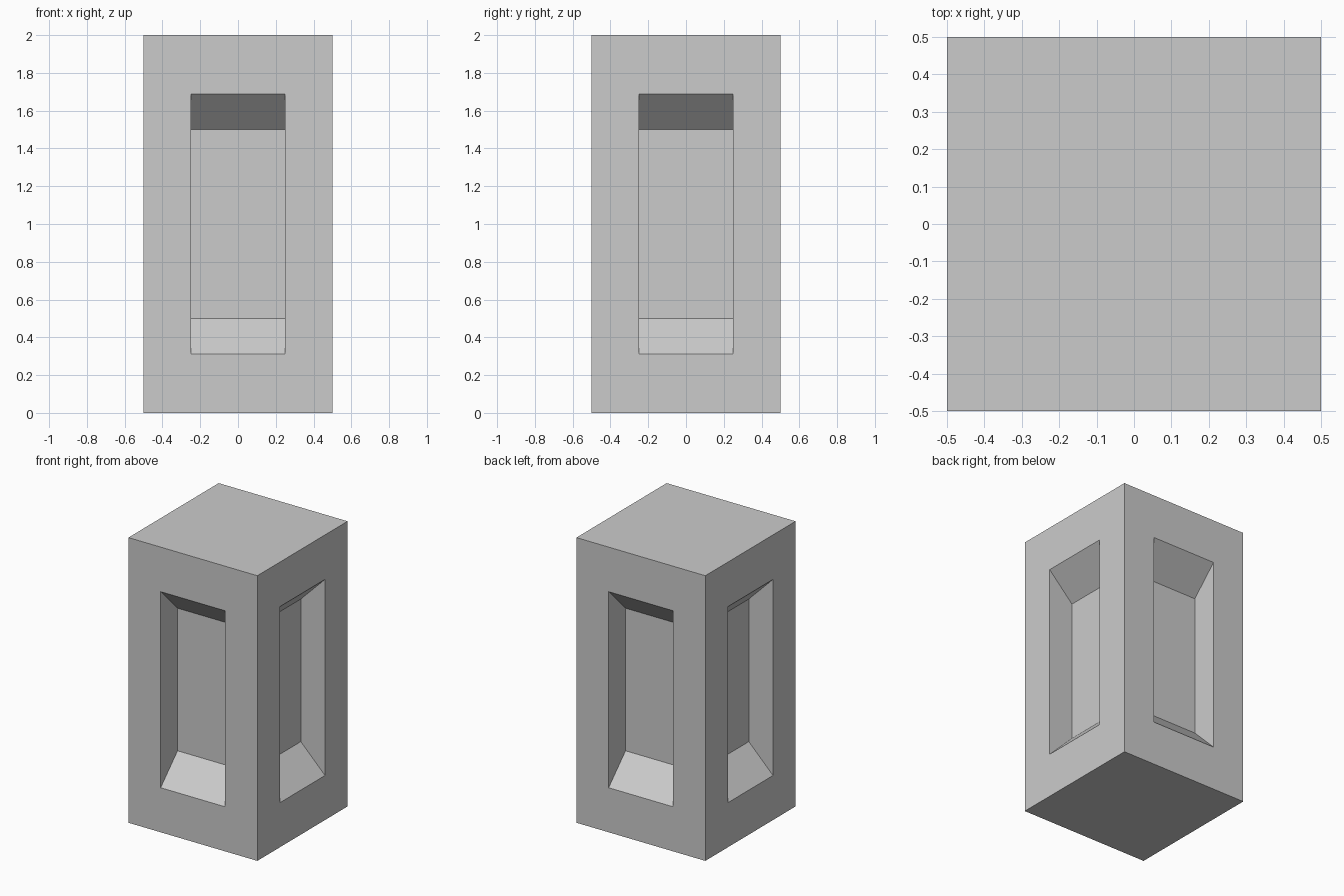
import bpy
import bmesh

cube = bpy.data.objects.get("Cube")
if cube:
    bpy.data.objects.remove(cube, do_unlink=True)

WIDTH, HEIGHT = 1.0, 2.0
DEPTH = 0.1875          # how far each niche is sunk
OPENING_HALF = 0.6875   # half height of the niche mouth
BACK_HALF = 0.5         # half height of the niche back wall

# Single grey material
grey = bpy.data.materials.new("Light grey")
grey.use_nodes = True
colour = (0.6, 0.6, 0.6, 1)
grey.diffuse_color = colour
grey.node_tree.nodes["Principled BSDF"].inputs["Base Color"].default_value = colour


def set_half_height(face, half):
    """Stretch a face vertically about the middle of the pillar."""
    mid = HEIGHT / 2
    for v in face.verts:
        v.co.z = mid + (half if v.co.z > mid else -half)


# Pillar block
bm = bmesh.new()
bmesh.ops.create_cube(bm, size=1)
bmesh.ops.scale(bm, vec=(WIDTH, WIDTH, HEIGHT), verts=bm.verts)
bmesh.ops.translate(bm, vec=(0, 0, HEIGHT / 2), verts=bm.verts)
bm.normal_update()

# Niche in each of the four sides, with sloped sill and head
sides = [f for f in bm.faces if abs(f.normal.z) < 0.5]
for face in sides:
    inward = -face.normal.copy()
    bmesh.ops.inset_individual(bm, faces=[face], thickness=WIDTH / 4,
                               use_even_offset=True)
    set_half_height(face, OPENING_HALF)
    back = bmesh.ops.extrude_discrete_faces(bm, faces=[face])["faces"][0]
    bmesh.ops.translate(bm, vec=inward * DEPTH, verts=back.verts)
    set_half_height(back, BACK_HALF)

bmesh.ops.recalc_face_normals(bm, faces=bm.faces)
mesh = bpy.data.meshes.new("niched_pillar")
bm.to_mesh(mesh)
bm.free()
mesh.materials.append(grey)
pillar = bpy.data.objects.new("niched_pillar", mesh)
bpy.context.collection.objects.link(pillar)
